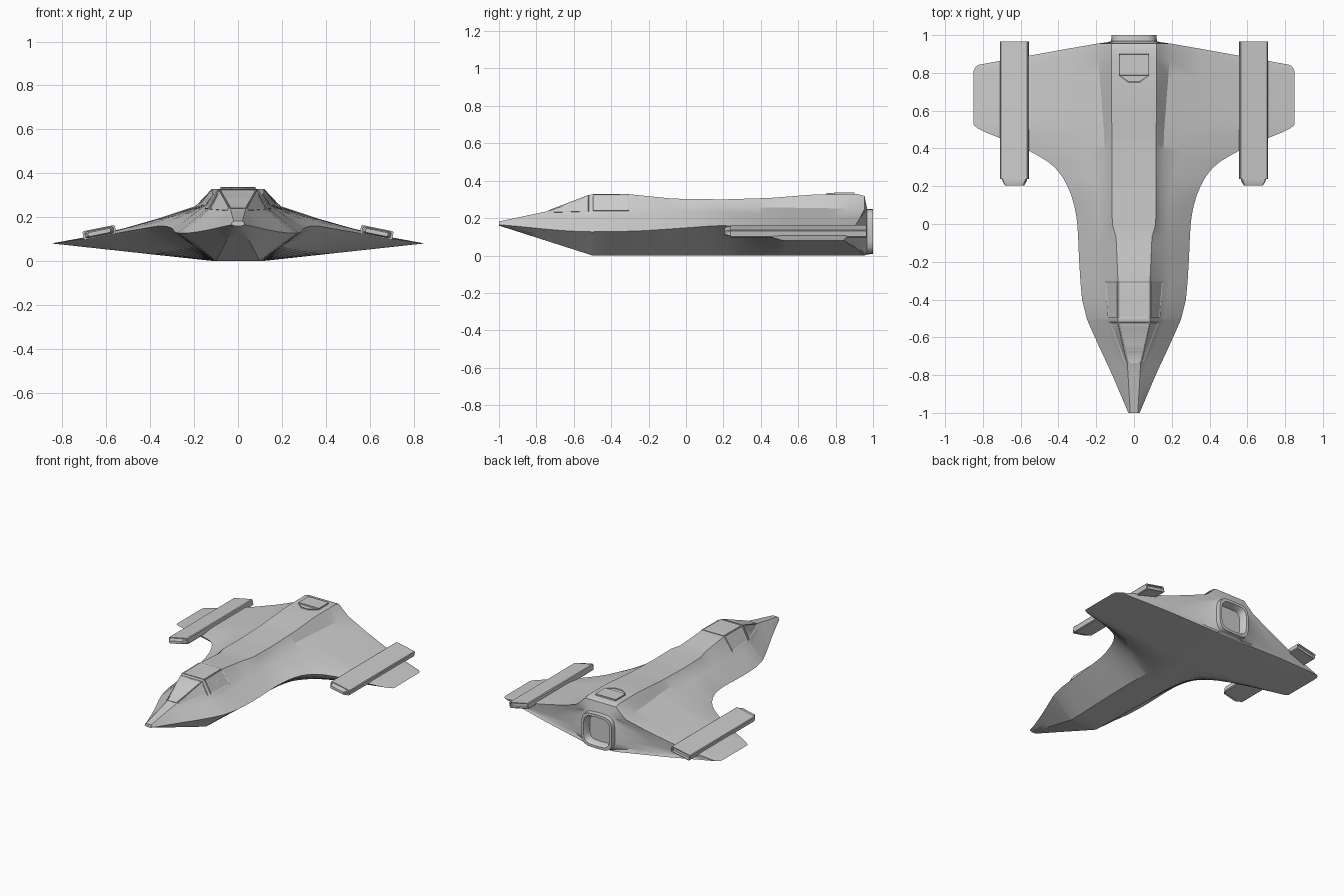
import bpy, bmesh, math
from mathutils import Vector, Matrix

if "Cube" in bpy.data.objects:
    bpy.data.objects.remove(bpy.data.objects["Cube"])


def lin(pts, smooth=False):
    """Piecewise profile, optionally smoothed with limited slopes."""
    d = [(b[1] - a[1]) / (b[0] - a[0]) for a, b in zip(pts, pts[1:])]
    m = [d[0]] + [2 * a * b / (a + b) if a * b > 0 else 0 for a, b in zip(d, d[1:])] + [d[-1]]

    def f(y):
        i = 0
        while i < len(pts) - 2 and y > pts[i + 1][0]:
            i += 1
        (x0, v0), (x1, v1) = pts[i], pts[i + 1]
        h = x1 - x0
        t = min(1, max(0, (y - x0) / h))
        if not smooth:
            return v0 + (v1 - v0) * t
        return (v0 * (1 + 2 * t) * (1 - t) ** 2 + m[i] * h * t * (1 - t) ** 2
                + v1 * t * t * (3 - 2 * t) + m[i + 1] * h * t * t * (t - 1))
    return f


def finish(bm, name, mirror=False, angle=30):
    bmesh.ops.recalc_face_normals(bm, faces=bm.faces)
    me = bpy.data.meshes.new(name)
    bm.to_mesh(me)
    bm.free()
    ob = bpy.data.objects.new(name, me)
    bpy.context.collection.objects.link(ob)
    if mirror:
        md = ob.modifiers.new("mirror", 'MIRROR')
        md.use_clip = True
        md.merge_threshold = 0.0005
    bpy.ops.object.select_all(action='DESELECT')
    ob.select_set(True)
    bpy.context.view_layer.objects.active = ob
    bpy.ops.object.shade_smooth_by_angle(angle=math.radians(angle))
    return ob


def loft(bm, rings, closed=False, cap_start=True, cap_end=True):
    vs = [[bm.verts.new(p) for p in r] for r in rings]
    n = len(vs[0])
    for a, b in zip(vs, vs[1:]):
        for i in range(n if closed else n - 1):
            j = (i + 1) % n
            bm.faces.new((a[i], a[j], b[j], b[i]))
    if cap_start:
        bm.faces.new(vs[0])
    if cap_end:
        bm.faces.new(vs[-1])


# Hull profiles along the length
width = lin([(-1, .03), (-.8, .115), (-.6, .207), (-.5, .25), (-.4, .275), (-.2, .29), (0, .30),
             (.1, .317), (.2, .352), (.3, .42), (.39, .56), (.455, .71), (.505, .825),
             (.53, .85), (.9, .85), (.93, .847), (.955, .825)], True)
chine_z = lin([(-1, .165), (-.5, .127), (-.3, .13), (0, .148), (.2, .16), (.3, .15), (.39, .125),
               (.455, .1), (.53, .08), (.955, .08)], True)
keel_z = lin([(-1, .16), (-.5, 0), (1, 0)])
keel_x = lin([(-1, .015), (-.5, .1), (0, .115), (1, .115)])
shoulder_x = lin([(-1, .028), (-.74, .045), (-.5, .135), (-.3, .15), (0, .14), (.5, .16), (.955, .195)])
shoulder_z = lin([(-1, .175), (-.74, .228), (-.5, .235), (-.3, .235), (-.05, .262), (.4, .258), (.955, .25)])
deck_x = lin([(-1, .02), (-.74, .035), (-.51, .085), (-.3, .085), (-.07, .095), (0, .115), (.955, .12)])
deck_z = lin([(-1, .182), (-.74, .237), (-.51, .325), (-.3, .327), (-.18, .315), (-.07, .304), (.2, .30),
              (.45, .308), (.7, .327), (.92, .328), (.955, .318)])


def section(y):
    w, zc, b, zb = width(y), chine_z(y), keel_x(y), keel_z(y)
    xs, zs = shoulder_x(y), shoulder_z(y)
    pts = [(0, zb), (b, zb), ((b + w) / 2, (zb + zc) / 2), (w, zc)]
    for t in (.25, .5, .75):
        sag = .03 * max(0, w - .3) * 4 * t * (1 - t)
        pts.append((w + (xs - w) * t, zc + (zs - zc) * t - sag))
    return pts + [(xs, zs), (deck_x(y), deck_z(y)), (0, deck_z(y))]


# Hull with swept trailing edge
ys = [-1, -.9, -.8, -.74, -.66, -.58, -.51, -.5, -.4, -.3, -.24, -.18, -.12, -.07, 0, .05, .1, .15, .2,
      .24, .27, .3, .33, .36, .39, .42, .455, .48, .505, .52, .53]
rings = [[Vector((x, y, z)) for x, z in section(y)] for y in ys]
for u in (.2, .4, .6, .8, .92, .97, 1):
    rings.append([Vector((x, .53 + (.425 - .18 * max(0, x - .2)) * u, z)) for x, z in section(.53 + .425 * u)])


# Engine fairing, nozzle lip and recess
def nozzle(y, h):
    out = []
    for i in range(10):
        a = -math.pi / 2 + math.pi * i / 9
        c, s = max(0, math.cos(a)), math.sin(a)
        out.append(Vector((h * c ** .5 if 0 < i < 9 else 0, y,
                           .128 + h * math.copysign(abs(s) ** .5, s))))
    return out


end, base = rings[-1], nozzle(.968, .122)
for t, dip in ((.5, .012), (.8, .016)):
    rings.append([a.lerp(b, t) - Vector((0, dip if 1 < i < 7 else 0, 0))
                  for i, (a, b) in enumerate(zip(end, base))])
rings += [base, nozzle(1.0, .12), nozzle(1.0, .102), nozzle(.98, .092), nozzle(.95, .088)]
bm = bmesh.new()
loft(bm, rings)
finish(bm, "hull", True)


# Raised panels with a sunken centre
def panel(name, corners, mirror=False, lift=.005, shrink=.96, rim=.007):
    bm = bmesh.new()
    c = sum((Vector(p) for p in corners), Vector()) / len(corners)
    low = [c + (Vector(p) - c) * shrink for p in corners]
    n = (low[1] - low[0]).cross(low[2] - low[0]).normalized()
    if n.z < 0:
        n = -n
    loft(bm, [[p - n * .006 for p in low], [p + n * lift for p in low]], True)
    bm.faces.ensure_lookup_table()
    bmesh.ops.recalc_face_normals(bm, faces=bm.faces)
    bm.faces.ensure_lookup_table()
    bmesh.ops.inset_individual(bm, faces=[bm.faces[-1]], thickness=rim, depth=-.003)
    finish(bm, name, mirror)


def sh(y):
    return (shoulder_x(y), y, shoulder_z(y))


def dk(y, s=1):
    return (s * deck_x(y), y, deck_z(y))


panel("side_window", [sh(-.5), sh(-.3), dk(-.3), dk(-.5)], True)
panel("windscreen_side", [sh(-.73), sh(-.515), dk(-.515), dk(-.73)], True, .003)
panel("windscreen_front", [dk(-.74), dk(-.515), dk(-.515, -1), dk(-.74, -1)], False, .003)
panel("canopy_roof", [dk(-.5), dk(-.3), dk(-.3, -1), dk(-.5, -1)], False, .003)

# Dorsal hatch with tapered front lip
z = .33
panel("dorsal_hatch", [(-.08, .79, z), (.08, .79, z), (.08, .9, z), (-.08, .9, z)], False, .008, 1)
panel("hatch_lip", [(-.08, .788, z), (-.03, .75, z), (.03, .75, z), (.08, .788, z)], False, .004, 1, .004)


# Wing pods: tilted slab with stepped ends
def slab(y, hw, hh, dz=0):
    c = .005
    pts = [(-hw + c, -hh), (hw - c, -hh), (hw, -hh + c), (hw, hh - c),
           (hw - c, hh), (-hw + c, hh), (-hw, hh - c), (-hw, -hh + c)]
    return [Vector((px, y, pz + dz)) for px, pz in pts]


bm = bmesh.new()
loft(bm, [slab(.205, .052, .009), slab(.225, .062, .015), slab(.238, .066, .015), slab(.238, .075, .02),
          slab(.965, .075, .02), slab(.965, .068, .014), slab(.95, .066, .012)], True)
bm.transform(Matrix.Translation((.632, 0, .13)) @ Matrix.Rotation(.2, 4, 'Y'))
finish(bm, "wing_pod", True)
